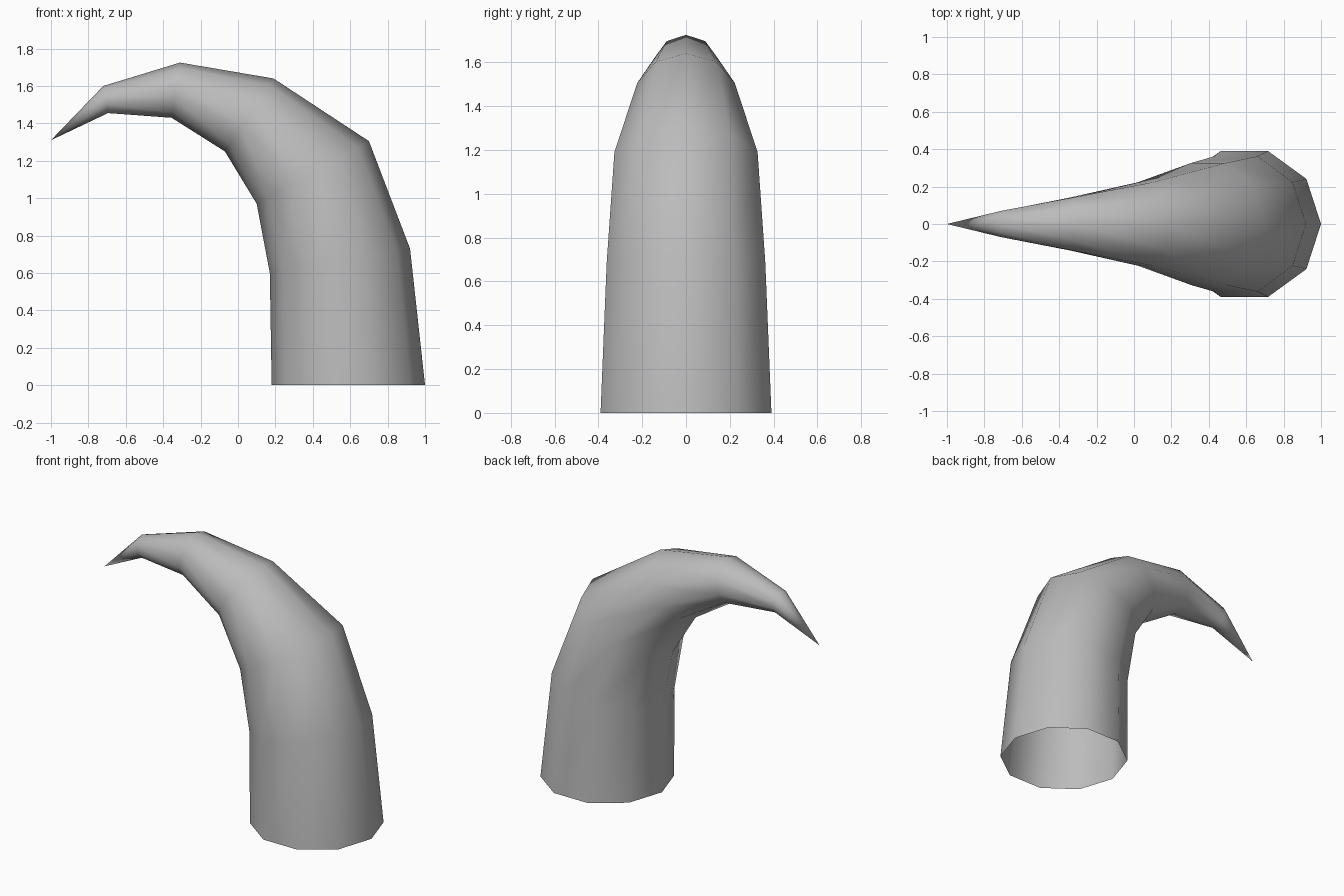
import bpy, bmesh
from math import cos, sin, tau
from mathutils import Vector

cube = bpy.data.objects.get("Cube")
if cube:
    bpy.data.objects.remove(cube, do_unlink=True)

SIDES = 10
# Each ring: inner (x, z) and outer (x, z) end of its diameter
RINGS = [
    ((0.18, 0.00), (1.00, 0.00)),
    ((0.17, 0.60), (0.92, 0.73)),
    ((0.10, 0.97), (0.70, 1.305)),
    ((-0.07, 1.25), (0.19, 1.64)),
    ((-0.355, 1.43), (-0.31, 1.725)),
    ((-0.695, 1.455), (-0.72, 1.60)),
]
TIP = (-1.0, 0.0, 1.31)

grey = bpy.data.materials.new("horn_grey")
grey.use_nodes = True
colour = (0.5, 0.5, 0.5, 1.0)
grey.diffuse_color = colour
grey.node_tree.nodes["Principled BSDF"].inputs["Base Color"].default_value = colour

# Curved tapering tube, open at the base and closed to a point
bm = bmesh.new()
loops = []
for (ix, iz), (ox, oz) in RINGS:
    inner, outer = Vector((ix, 0, iz)), Vector((ox, 0, oz))
    centre, arm = (inner + outer) / 2, (outer - inner) / 2
    side = Vector((0, arm.length, 0))
    loops.append([bm.verts.new(centre + arm * cos(tau * i / SIDES) + side * sin(tau * i / SIDES))
                  for i in range(SIDES)])
for low, high in zip(loops, loops[1:]):
    for i in range(SIDES):
        j = (i + 1) % SIDES
        bm.faces.new((low[i], low[j], high[j], high[i]))
tip = bm.verts.new(TIP)
for i in range(SIDES):
    bm.faces.new((loops[-1][i], loops[-1][(i + 1) % SIDES], tip))
for face in bm.faces:
    face.smooth = True

mesh = bpy.data.meshes.new("horn")
bm.to_mesh(mesh)
bm.free()
mesh.materials.append(grey)
bpy.context.collection.objects.link(bpy.data.objects.new("horn", mesh))
